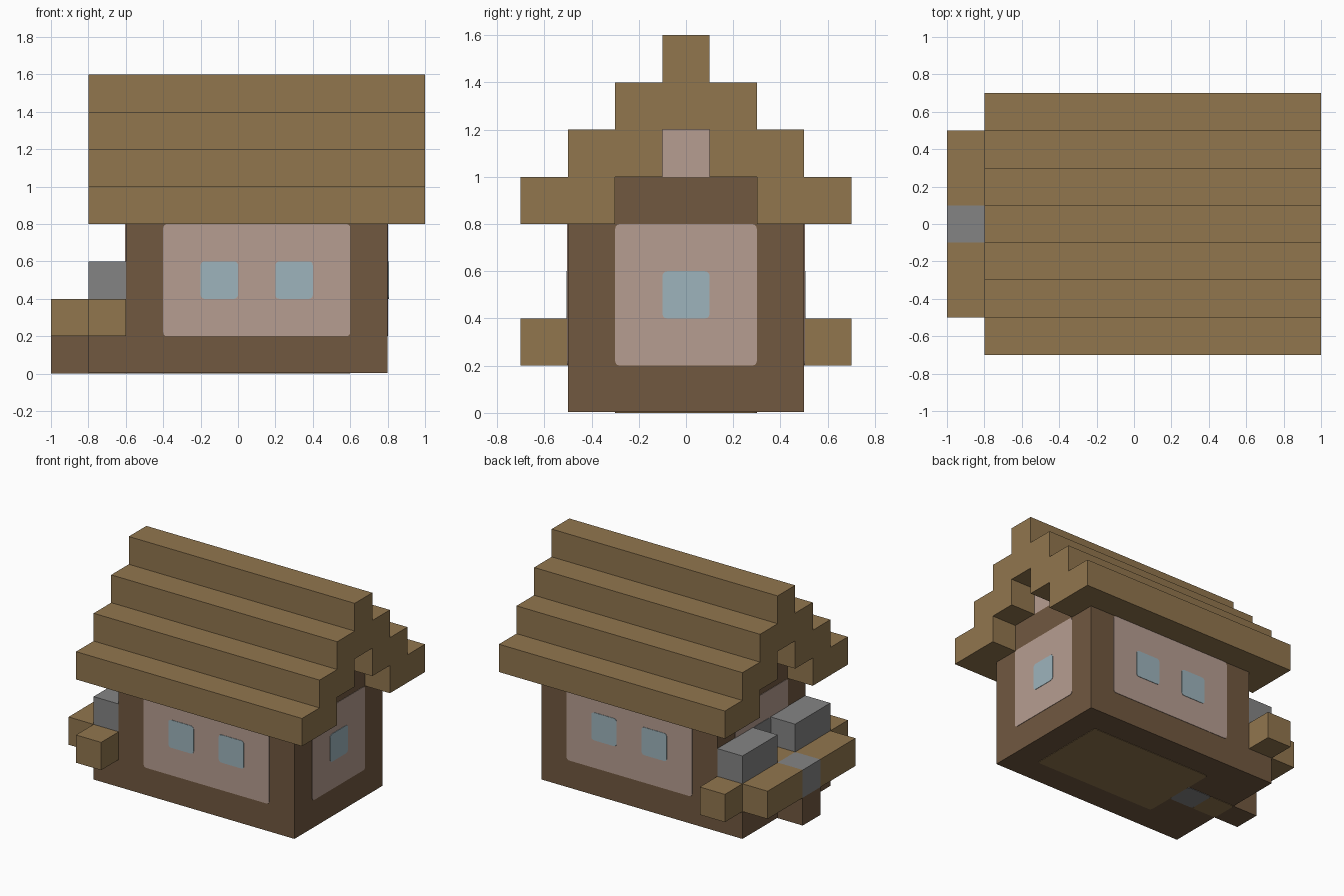
import bpy
import bmesh

cube = bpy.data.objects.get("Cube")
if cube:
    bpy.data.objects.remove(cube, do_unlink=True)

T = 0.003  # thickness of painted plates


def material(name, rgb):
    mat = bpy.data.materials.new(name)
    mat.use_nodes = True
    mat.diffuse_color = (*rgb, 1)
    mat.node_tree.nodes["Principled BSDF"].inputs["Base Color"].default_value = (*rgb, 1)
    return mat


timber = material("tan timber", (0.283, 0.181, 0.076))
frame = material("dark brown timber", (0.165, 0.098, 0.051))
plaster = material("pink plaster", (0.468, 0.337, 0.283))
glass = material("pale blue glass", (0.337, 0.456, 0.503))
stone = material("grey stone", (0.231, 0.231, 0.231))


def box(name, mat, x, y, z, round_axis=None, radius=0.02):
    """Box spanning the given ranges; corners along round_axis may be rounded."""
    bm = bmesh.new()
    bmesh.ops.create_cube(bm, size=1)
    for v in bm.verts:
        for i, (lo, hi) in enumerate((x, y, z)):
            v.co[i] = lo if v.co[i] < 0 else hi
    if round_axis is not None:
        corners = [e for e in bm.edges
                   if all(abs(e.verts[0].co[i] - e.verts[1].co[i]) < 1e-6
                          for i in range(3) if i != round_axis)]
        bmesh.ops.bevel(bm, geom=corners, offset=radius, segments=3,
                        profile=0.5, affect='EDGES')
    mesh = bpy.data.meshes.new(name)
    bm.to_mesh(mesh)
    bm.free()
    mesh.materials.append(mat)
    obj = bpy.data.objects.new(name, mesh)
    bpy.context.collection.objects.link(obj)
    return obj


def span(side, near, far):
    """Range from near to far, mirrored for side = -1."""
    return tuple(sorted((side * near, side * far)))


# House body and gables
box("house_walls", frame, (-0.6, 0.8), (-0.5, 0.5), (T, 0.8))
box("gable_beam", frame, (-0.6, 0.8), (-0.3, 0.3), (0.8, 1.0))
box("gable_plaster", plaster, (-0.6, 0.8), (-0.1, 0.1), (1.0, 1.2))

# Stepped roof
for side, label in ((1, "back"), (-1, "front")):
    box(f"roof_eave_{label}", timber, (-0.8, 1), span(side, 0.3, 0.7), (0.8, 1.0))
    box(f"roof_middle_{label}", timber, (-0.8, 1), span(side, 0.1, 0.5), (1.0, 1.2))
box("roof_upper", timber, (-0.8, 1), (-0.3, 0.3), (1.2, 1.4))
box("roof_ridge", timber, (-0.8, 1), (-0.1, 0.1), (1.4, 1.6))

# Plaster panels and windows on the long walls
for side, label in ((1, "back"), (-1, "front")):
    box(f"{label}_panel", plaster, (-0.4, 0.6), span(side, 0.5, 0.5 + T), (0.2, 0.8), 1)
    for i, x in enumerate((-0.2, 0.2)):
        box(f"{label}_window_{i + 1}", glass, (x, x + 0.2),
            span(side, 0.5, 0.5 + 2 * T), (0.4, 0.6), 1)

# End walls: window on one, door on the other
box("window_end_panel", plaster, (0.8, 0.8 + T), (-0.3, 0.3), (0.2, 0.8), 0)
box("end_window", glass, (0.8, 0.8 + 2 * T), (-0.1, 0.1), (0.4, 0.6), 0)
box("door_end_panel", plaster, (-0.6 - T, -0.6), (-0.3, 0.3), (0.2, 0.8), 0)
box("door", stone, (-0.6 - 2 * T, -0.6), (-0.1, 0.1), (0.2, 0.6), 0)

# Porch base, step and planter
box("porch_base", frame, (-0.8, -0.6), (-0.5, 0.5), (T, 0.2))
box("porch_step", frame, (-1, -0.8), (-0.1, 0.1), (0, 0.2))
box("porch_floor", timber, (-0.8, -0.6), (-0.5, 0.5), (0.2, 0.4))
box("porch_top_step", stone, (-1, -0.8), (-0.1, 0.1), (0.2, 0.4))
for side, label in ((1, "back"), (-1, "front")):
    box(f"porch_rail_{label}", timber, (-1, -0.8), span(side, 0.1, 0.5), (0.2, 0.4))
    box(f"porch_end_{label}", timber, (-0.8, -0.6), span(side, 0.5, 0.7), (0.2, 0.4))
    box(f"porch_stone_{label}", stone, (-0.8, -0.6), span(side, 0.1, 0.5), (0.4, 0.6))

# Floor seen from underneath
box("floor_underside", timber, (-0.4, 0.6), (-0.3, 0.3), (0, T), 2)
box("threshold_underside", stone, (-0.6, -0.4), (-0.1, 0.1), (0, T), 2)
box("porch_underside", timber, (-0.8, -0.6), (-0.1, 0.1), (0, T), 2)
